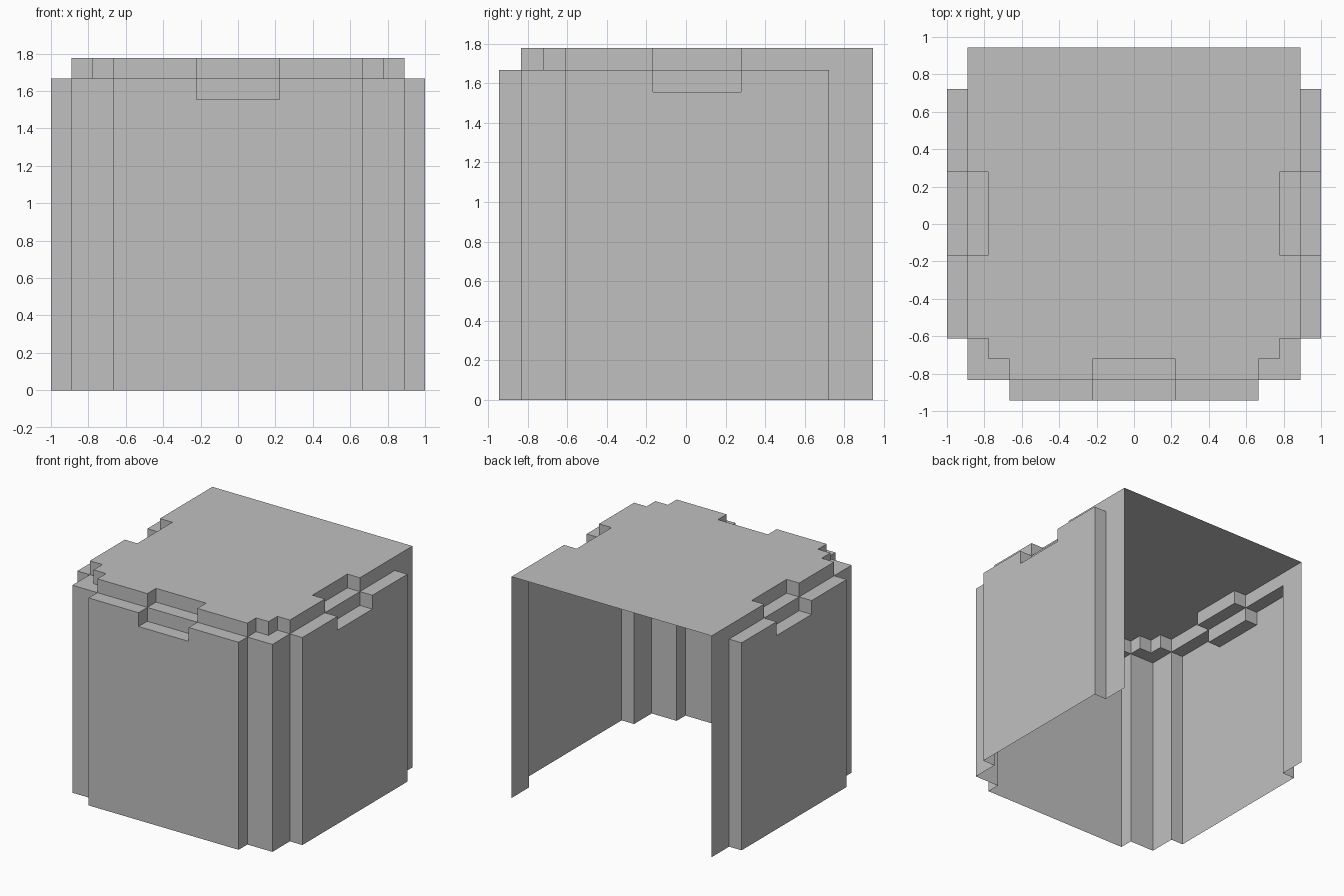
import bpy
import bmesh
import math
from mathutils import Matrix, Vector

if "Cube" in bpy.data.objects:
    bpy.data.objects.remove(bpy.data.objects["Cube"], do_unlink=True)

UNIT = 1 / 9            # one block of the stepped shell
NX, NY = 18, 17         # blocks across and deep
FULL, RIM, NOTCH = 16, 15, 14

grey = bpy.data.materials.new("light_grey")
grey.use_nodes = True
grey.diffuse_color = (0.53, 0.53, 0.53, 1)
grey.node_tree.nodes["Principled BSDF"].inputs["Base Color"].default_value = grey.diffuse_color


def height(i, j):
    """Height in blocks of one column; zero outside the plan."""
    if not (0 <= i < NX and 0 <= j < NY):
        return 0
    a = abs(i + 0.5 - NX / 2)      # distance from the centre line
    side, front = a > 8, j == 0
    # plan with recessed corners
    if (side and not 3 <= j < 15) or (front and a > 6):
        return 0
    # grip notches in the sides and the front
    if 7 <= j < 11 and a > 7:
        return NOTCH if side else RIM
    if a < 2 and j < 2:
        return NOTCH if front else RIM
    # lowered rim and stepped front corners
    if side or front or (a > 6 and j < 2) or (a > 7 and j < 3):
        return RIM
    return FULL


parts = {name: bmesh.new() for name in ("top_panel", "rim_ledges", "rim_steps", "outer_walls")}


def quad(name, corner, u, v):
    bm, c = parts[name], Vector(corner)
    bm.faces.new([bm.verts.new(p) for p in (c, c + u, c + u + v, c + v)])


X, Y, Z = Vector((1, 0, 0)), Vector((0, 1, 0)), Vector((0, 0, 1))

for i in range(NX):
    for j in range(NY):
        h = height(i, j)
        if not h:
            continue
        quad("top_panel" if h == FULL else "rim_ledges", (i, j, h), X, Y)
        # sheet walls on the left, right and front; the back stays open
        for di, dj, start, along in ((1, 0, (i + 1, j), Y), (-1, 0, (i, j + 1), -Y),
                                     (0, -1, (i, j), X), (0, 1, (i + 1, j + 1), -X)):
            if j + dj == NY:
                continue
            low = height(i + di, j + dj)
            for k in range(low, h):
                quad("rim_steps" if low else "outer_walls", (*start, k), along, Z)

# Merge the blocks of each part into clean flat panels
place = Matrix.Scale(UNIT, 4) @ Matrix.Translation((-NX / 2, -NY / 2, 0))
for name, bm in parts.items():
    bmesh.ops.remove_doubles(bm, verts=bm.verts, dist=0.01)
    bmesh.ops.dissolve_limit(bm, angle_limit=math.radians(1), verts=bm.verts, edges=bm.edges)
    bmesh.ops.triangulate(bm, faces=[f for f in bm.faces if len(f.verts) > 4])
    bm.transform(place)
    mesh = bpy.data.meshes.new(name)
    bm.to_mesh(mesh)
    bm.free()
    mesh.materials.append(grey)
    bpy.context.collection.objects.link(bpy.data.objects.new(name, mesh))
